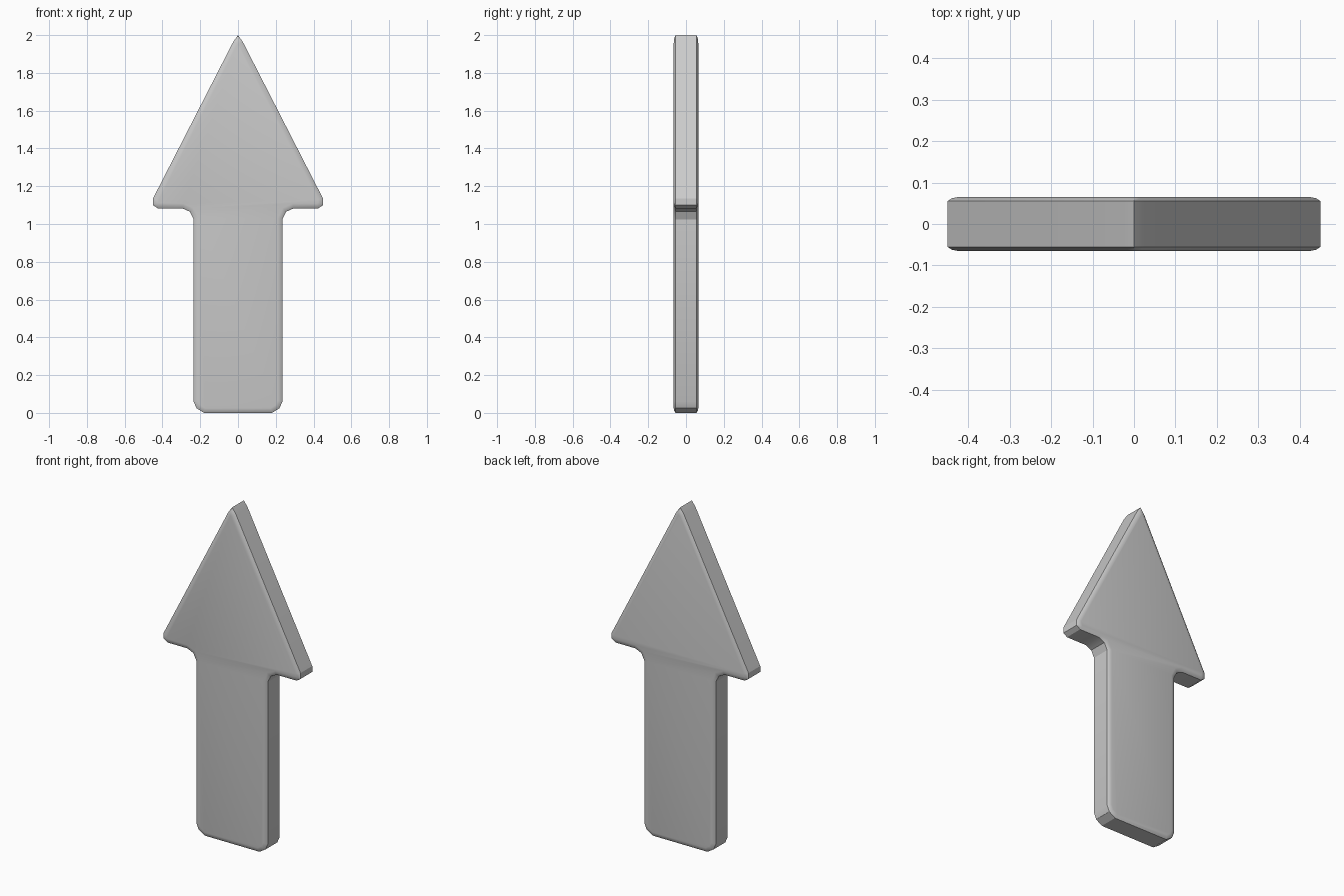
import bpy, bmesh

if "Cube" in bpy.data.objects:
    bpy.data.objects.remove(bpy.data.objects["Cube"])

# Right half of the arrow outline (x, z), from the tip down to the foot
half = [(0.025, 1.965), (0.45, 1.135), (0.45, 1.10), (0.425, 1.083),
        (0.295, 1.083), (0.255, 1.065), (0.235, 1.025),
        (0.235, 0.06), (0.22, 0.025), (0.18, 0.0)]
outline = [(0, 2.0)] + half + [(-x, z) for x, z in reversed(half)]

# Arrow slab: flat side walls, front and back faces eased in at the rim
bm = bmesh.new()
front = bm.faces.new([bm.verts.new((x, -0.055, z)) for x, z in outline])
back = bm.faces.new([bm.verts.new((x, 0.055, z)) for x, z in reversed(outline)])
bmesh.ops.bridge_loops(bm, edges=list(front.edges) + list(back.edges))
bmesh.ops.recalc_face_normals(bm, faces=bm.faces)

# Two shallow rim steps on each face: (inset width, height)
for face in (front, back):
    side = -1 if face is front else 1
    for width, y in ((0.01, 0.062), (0.015, 0.065)):
        bmesh.ops.inset_region(bm, faces=[face], thickness=width, use_even_offset=True)
        for v in face.verts:
            v.co.y = side * y

mesh = bpy.data.meshes.new("arrow")
bm.to_mesh(mesh)
bm.free()
arrow = bpy.data.objects.new("arrow", mesh)
bpy.context.collection.objects.link(arrow)

# Soft rim, crisp outline corners
bpy.context.view_layer.objects.active = arrow
arrow.select_set(True)
bpy.ops.object.shade_smooth_by_angle(angle=0.45)
